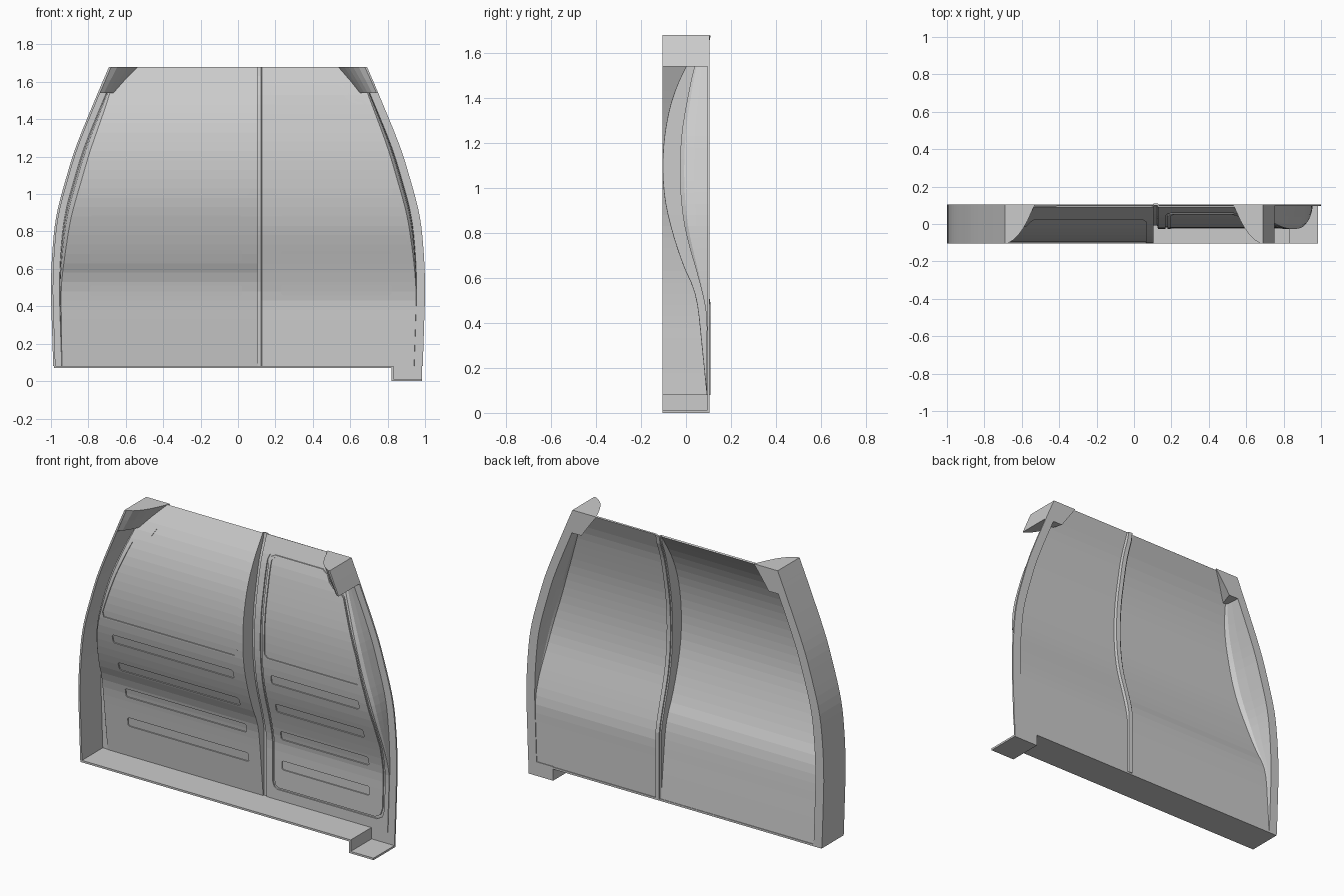
import bpy, bmesh

if "Cube" in bpy.data.objects:
    bpy.data.objects.remove(bpy.data.objects["Cube"])

ROWS = [0.08 + 1.6 * i / 32 for i in range(33)]
BACK = 0.105


def curve(pts):
    """Smooth interpolation through (z, value) points."""
    def f(z):
        z = min(max(z, pts[0][0]), pts[-1][0])
        i = 0
        while i < len(pts) - 2 and z > pts[i + 1][0]:
            i += 1

        def slope(k):
            a, b = pts[max(k - 1, 0)], pts[min(k + 1, len(pts) - 1)]
            return (b[1] - a[1]) / (b[0] - a[0])
        (z0, v0), (z1, v1) = pts[i], pts[i + 1]
        h = z1 - z0
        t = (z - z0) / h
        return ((2*t**3 - 3*t*t + 1) * v0 + (t**3 - 2*t*t + t) * h * slope(i)
                + (3*t*t - 2*t**3) * v1 + (t**3 - t*t) * h * slope(i + 1))
    return f


# half width of the outline, and depth profiles of the two panels
width = curve([(0.0, .985), (.3, .995), (.5, 1.0), (.7, .992), (.89, .97),
               (1.1, .915), (1.26, .864), (1.54, .75), (1.68, .69)])
left_y = curve([(.08, .092), (.3, .07), (.48, .05), (.56, .03), (.65, -.01), (.8, -.06),
                (.95, -.094), (1.1, -.104), (1.25, -.093), (1.4, -.06), (1.54, 0), (1.68, .09)])
right_y = curve([(.08, .092), (.36, .092), (.42, .092), (.5, .08), (.6, .055), (.8, 0),
                 (.95, -.022), (1.1, -.027), (1.25, -.018), (1.4, .007), (1.54, .038), (1.68, .092)])


def make(name, verts, faces):
    me = bpy.data.meshes.new(name)
    me.from_pydata(verts, [], faces)
    bm = bmesh.new()
    bm.from_mesh(me)
    bmesh.ops.recalc_face_normals(bm, faces=bm.faces)
    bm.to_mesh(me)
    bm.free()
    ob = bpy.data.objects.new(name, me)
    bpy.context.collection.objects.link(ob)
    return ob


def solid(name, pts, faces, front, back, slices=()):
    """Flat x-z faces, sliced by height, made solid between two y functions."""
    bm = bmesh.new()
    vs = [bm.verts.new((x, 0, z)) for x, z in pts]
    for f in faces:
        bm.faces.new([vs[i] for i in f])
    for z in slices:
        bmesh.ops.bisect_plane(bm, geom=bm.verts[:] + bm.edges[:] + bm.faces[:],
                               plane_co=(0, 0, z), plane_no=(0, 0, 1), dist=1e-5)
    bm.verts.index_update()
    bm.verts.ensure_lookup_table()
    n = len(bm.verts)
    verts = [(v.co.x, front(v.co.z), v.co.z) for v in bm.verts]
    verts += [(v.co.x, back(v.co.z), v.co.z) for v in bm.verts]
    out = []
    for f in bm.faces:
        ids = [v.index for v in f.verts]
        out += [ids, [i + n for i in reversed(ids)]]
    for e in bm.edges:
        if e.is_boundary:
            a, b = e.verts[0].index, e.verts[1].index
            out.append([a, b, b + n, a + n])
    bm.free()
    return make(name, verts, out)


def strip(name, x0, x1, y0, y1):
    pts = [(f(z), z) for z in ROWS for f in (x0, x1)]
    faces = [(2*i, 2*i + 1, 2*i + 3, 2*i + 2) for i in range(len(ROWS) - 1)]
    return solid(name, pts, faces, lambda z: y0, lambda z: y1)


def apply(ob, name, kind, **kw):
    m = ob.modifiers.new(name, kind)
    for k, v in kw.items():
        setattr(m, k, v)
    bpy.context.view_layer.objects.active = ob
    bpy.ops.object.modifier_apply(modifier=m.name)


def sheet(name, row):
    """Thin shell lofted from one cross row per height."""
    rows = [row(z) for z in ROWS]
    n = len(rows[0])
    verts = [(x, y, z) for z, r in zip(ROWS, rows) for x, y in r]
    faces = [(j*n + i, j*n + i + 1, (j+1)*n + i + 1, (j+1)*n + i)
             for j in range(len(rows) - 1) for i in range(n - 1)]
    me = bpy.data.meshes.new(name)
    me.from_pydata(verts, [], faces)
    ob = bpy.data.objects.new(name, me)
    bpy.context.collection.objects.link(ob)
    apply(ob, "shell", 'SOLIDIFY', thickness=.01, offset=-1)
    return ob


def edge(z, y):
    """Rounded outer side of a panel: (x, y) from the flange to the face."""
    d = max(.1 - y, .006)
    return [(width(z) - .045 - a * d, .1 - b * d)
            for a, b in ((0, 0), (.03, .5), (.08, .85), (.2, 1))]


def left_row(z):
    y = left_y(z)
    lip = max(y + .004, min(right_y(z) + .02, .1))
    return [(-x, v) for x, v in edge(z, y)] + [(.098, y), (.104, y + .001), (.105, lip)]


def right_row(z):
    y = right_y(z)
    g = min(y + .018, .1)
    return [(.104, g), (.124, g), (.128, y)] + edge(z, y)[::-1]


def carve(panel, surf, pts, faces, depth):
    cut = solid("cutter", pts, faces, lambda z: surf(z) - .03, lambda z: surf(z) + depth, ROWS)
    cut.hide_render = True
    apply(panel, "cut", 'BOOLEAN', object=cut, operation='DIFFERENCE', solver='EXACT')
    bpy.data.objects.remove(cut)


def slots(x0, x1):
    pts, faces, c = [], [], .008
    for z in (.30, .485, .67, .86):
        a, b = z - .027, z + .027
        faces.append(range(len(pts), len(pts) + 8))
        pts += [(x0 + c, a), (x1 - c, a), (x1, a + c), (x1, b - c),
                (x1 - c, b), (x0 + c, b), (x0, b - c), (x0, a + c)]
    return pts, faces


# curved panels
left_panel = sheet("left_panel", left_row)
door_panel = sheet("door_panel", right_row)

# recessed windows, pressed slots and door outline groove
left_window = [(-.835, .99), (.045, .99), (.063, 1.01), (.063, 1.56), (.045, 1.58), (-.53, 1.58),
               (-.555, 1.555), (-.575, 1.515), (-.61, 1.49), (-.66, 1.48), (-.685, 1.46),
               (-.76, 1.26), (-.84, 1.02)]
right_window = [(.215, .99), (.82, .99), (.83, 1.01), (.78, 1.2), (.685, 1.455), (.66, 1.48),
                (.61, 1.49), (.575, 1.515), (.55, 1.555), (.52, 1.575), (.215, 1.575),
                (.195, 1.555), (.195, 1.01)]
door = [(.2, .145), (.87, .145), (.905, .165), (.92, .21), (.93, .6), (.915, .75), (.875, .95),
        (.82, 1.16), (.7, 1.475), (.67, 1.5), (.625, 1.51), (.59, 1.54), (.57, 1.575),
        (.53, 1.597), (.2, 1.597), (.178, 1.585), (.168, 1.555), (.168, .19), (.178, .157)]
carve(left_panel, left_y, left_window, [range(len(left_window))], .006)
carve(left_panel, left_y, *slots(-.79, .022), .007)
carve(door_panel, right_y, right_window, [range(len(right_window))], .006)
carve(door_panel, right_y, *slots(.23, .82), .007)
n = len(door)
inner = [(.53 + (x - .53) * .967, .87 + (z - .87) * .985) for x, z in door]
carve(door_panel, right_y, door + inner,
      [(i, (i + 1) % n, n + (i + 1) % n, n + i) for i in range(n)], .0075)

# flat rear flanges and the outer wall on the left side
for side, s in (("left", -1), ("right", 1)):
    strip(side + "_flange", lambda z: s * (width(z) - .056), lambda z: s * width(z), .095, BACK)
strip("outer_wall", lambda z: -width(z), lambda z: -width(z) + .012, -BACK, BACK)

# stepped floor plate with the tab and its rear plate
sill = [(-.985, .07), (.82, .07), (.82, 0), (.985, 0), (.985, .012), (.832, .012),
        (.832, .082), (-.985, .082)]
solid("floor_plate", sill, [range(8)], lambda z: -BACK, lambda z: BACK)
solid("tab_back", [(.822, .002), (.985, .002), (.985, .085), (.822, .085)], [range(4)],
      lambda z: .095, lambda z: BACK)

# upper corner blocks with a concave inner face
section = [(0, -BACK), (.012, -.105), (.045, -.085), (.075, -.055), (.1, -.02),
           (.122, .02), (.14, .06), (.16, BACK), (0, BACK)]
for side, s in (("left", -1), ("right", 1)):
    levels = ((1.54, .75), (1.61, .87), (1.68, 1.0))
    m = len(section)
    verts = [(s * (width(z) - i * k), y, z) for z, k in levels for i, y in section]
    faces = [(r*m + i, r*m + (i+1) % m, (r+1)*m + (i+1) % m, (r+1)*m + i)
             for r in range(2) for i in range(m)]
    faces += [range(m), range(2 * m, 3 * m)]
    make(side + "_corner_block", verts, faces)
